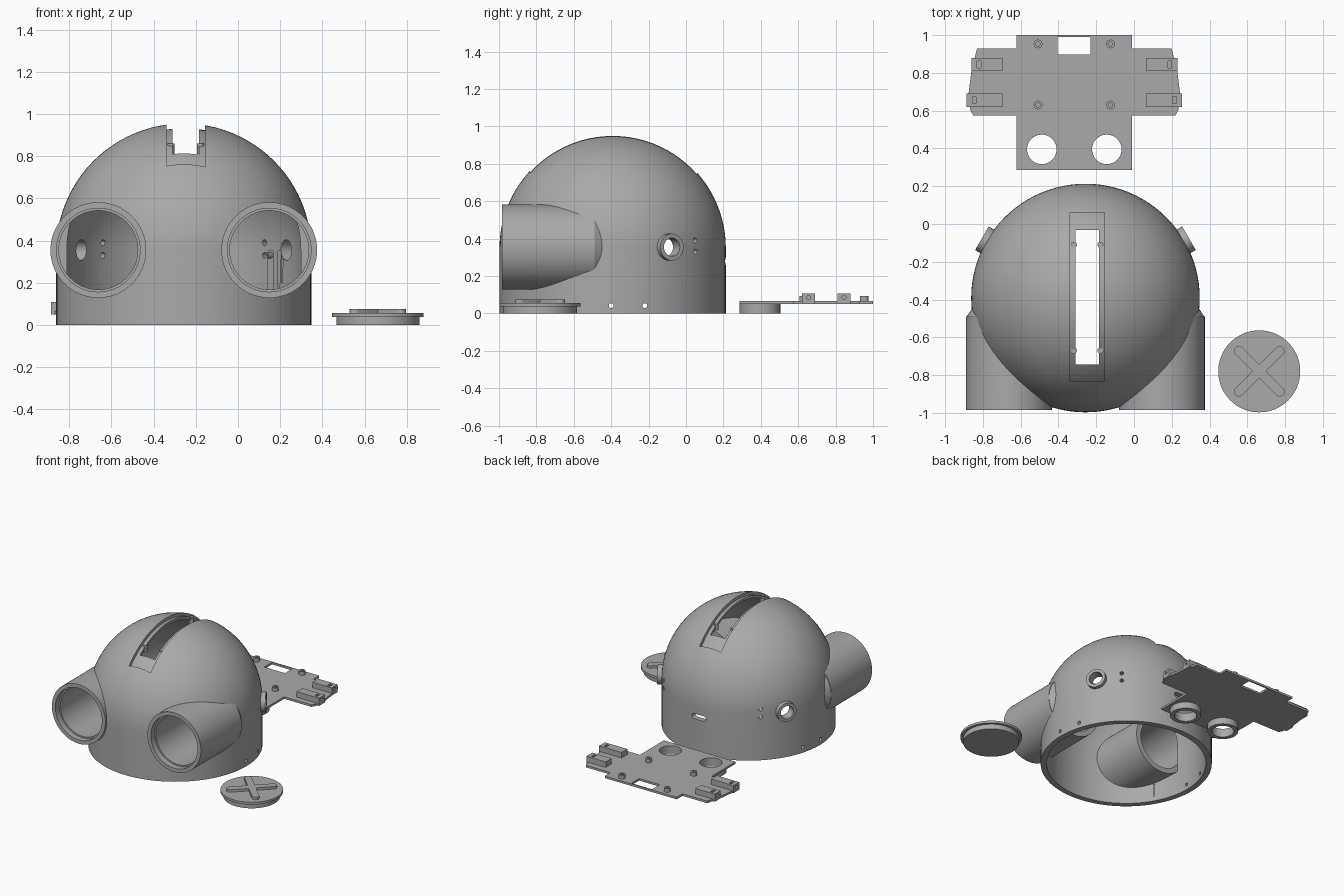
import bpy, bmesh, math
from mathutils import Matrix, Vector

if "Cube" in bpy.data.objects:
    bpy.data.objects.remove(bpy.data.objects["Cube"])

gray = bpy.data.materials.new("plain gray")
gray.diffuse_color = (0.40, 0.40, 0.40, 1)
gray.use_nodes = True
gray.node_tree.nodes["Principled BSDF"].inputs["Base Color"].default_value = gray.diffuse_color
CX, CY, CZ, R, RI = -0.257, -0.392, 0.35, 0.605, 0.563


def finish(name, bm):
    bmesh.ops.remove_doubles(bm, verts=bm.verts, dist=1e-5)
    bmesh.ops.recalc_face_normals(bm, faces=bm.faces)
    me = bpy.data.meshes.new(name)
    bm.to_mesh(me)
    bm.free()
    me.materials.append(gray)
    ob = bpy.data.objects.new(name, me)
    bpy.context.collection.objects.link(ob)
    return ob


def box(name, x0, x1, y0, y1, z0, z1):
    bm = bmesh.new()
    bmesh.ops.create_cube(bm, size=1)
    for v in bm.verts:
        v.co = ((x0 + x1) / 2 + v.co.x * (x1 - x0), (y0 + y1) / 2 + v.co.y * (y1 - y0),
                (z0 + z1) / 2 + v.co.z * (z1 - z0))
    return finish(name, bm)


def rod(name, a, b, r, r2=None, segs=32):
    """Cylinder or cone from point a to point b."""
    a, b = Vector(a), Vector(b)
    bm = bmesh.new()
    m = Matrix.Translation((a + b) / 2) @ (b - a).to_track_quat('Z', 'Y').to_matrix().to_4x4()
    bmesh.ops.create_cone(bm, cap_ends=True, segments=segs, radius1=r,
                          radius2=r if r2 is None else r2, depth=(b - a).length, matrix=m)
    return finish(name, bm)


def prism(name, pts, z0, z1):
    bm = bmesh.new()
    f = bm.faces.new([bm.verts.new((x, y, z0)) for x, y in pts])
    top = bmesh.ops.extrude_face_region(bm, geom=[f])
    bmesh.ops.translate(bm, vec=(0, 0, z1 - z0), verts=[v for v in top['geom'] if isinstance(v, bmesh.types.BMVert)])
    return finish(name, bm)


def dome(name, r, z0, segs=96, rings=24):
    """Solid hemisphere on a cylinder, spun around the vertical axis."""
    prof = [(0, z0), (r, z0)] + [(r * math.cos(t), CZ + r * math.sin(t))
                                 for t in (i * math.pi / 2 / rings for i in range(rings + 1))]
    bm = bmesh.new()
    vs = [bm.verts.new((CX + x, CY, z)) for x, z in prof]
    es = [bm.edges.new(p) for p in zip(vs, vs[1:])]
    bmesh.ops.spin(bm, geom=vs + es, cent=(CX, CY, 0), axis=(0, 0, 1), angle=2 * math.pi, steps=segs)
    return finish(name, bm)


def boolean(ob, other, op='DIFFERENCE'):
    m = ob.modifiers.new("bool", 'BOOLEAN')
    m.operation, m.object, m.solver = op, other, 'EXACT'
    bpy.context.view_layer.objects.active = ob
    bpy.ops.object.modifier_apply(modifier=m.name)
    bpy.data.objects.remove(other)


def radial(az, d, z):
    a = math.radians(az)
    return (CX + d * math.cos(a), CY + d * math.sin(a), z)


# Dome shell with the tapered roots of the eye tubes and the side bosses
shell = dome("dome_shell", R, 0)
EX, EZ = 0.405, 0.355
for s in (-1, 1):
    x = CX + s * EX
    boolean(shell, rod("root", (x, -0.495, EZ), (x, -0.40, EZ), 0.227, 0.165, 64), 'UNION')
    az = 30 if s > 0 else 150
    boolean(shell, rod("boss", radial(az, 0.5, EZ), radial(az, 0.633, EZ), 0.072), 'UNION')
boolean(shell, dome("hollow", RI, -0.1))

# Eye tubes with a stepped bore
for s in (-1, 1):
    x = CX + s * EX
    boolean(shell, rod("tube", (x, -0.985, EZ), (x, -0.49, EZ), 0.227, segs=64), 'UNION')
    boolean(shell, rod("bore", (x, -1.1, EZ), (x, -0.487, EZ), 0.187, segs=64))
    boolean(shell, rod("seat", (x, -1.1, EZ), (x, -0.94, EZ), 0.198, segs=64))

# Side holes, screw holes and base holes
for s in (-1, 1):
    az = 30 if s > 0 else 150
    boolean(shell, rod("hole", radial(az, 0.45, EZ), radial(az, 0.7, EZ), 0.049))
    az = 47 if s > 0 else 133
    for z in (0.33, 0.39):
        boolean(shell, rod("screw", radial(az, 0.5, z), radial(az, 0.7, z), 0.014, segs=16))
    for y in (-0.40, -0.22):
        boolean(shell, rod("base", (CX + s * 0.5, y, 0.042), (CX + s * 0.7, y, 0.042), 0.013, segs=16))

# Oval cable opening at the back
n = 16
oval = [(CX + 0.04 * (1 if math.cos(t) > 0 else -1) + 0.02 * math.cos(t), 0.02 * math.sin(t))
        for t in ((i + 0.5) * 2 * math.pi / n for i in range(n))]
port = prism("port", oval, 0.1, 0.3)
port.data.transform(Matrix(((1, 0, 0, 0), (0, 0, 1, 0), (0, 1, 0, 0.28), (0, 0, 0, 1))))
port.data.flip_normals()
boolean(shell, port)

# Top slot: shallow recess around a through opening
SX = -0.248
recess = box("recess", SX - 0.091, SX + 0.091, -0.835, 0.06, 0.6, 1.1)
boolean(recess, dome("core", 0.582, 0))
boolean(shell, recess)
boolean(shell, box("slot", SX - 0.063, SX + 0.063, -0.745, -0.032, 0.7, 1.1))
for s in (-1, 1):
    for y in (-0.67, -0.11):
        boolean(shell, rod("lug", (SX + s * 0.07, y, 0.81), (SX + s * 0.07, y, 0.86), 0.016, segs=16), 'UNION')

# Round lid with a raised cross
LX, LY = 0.663, -0.78
lid = rod("lid", (LX, LY, 0), (LX, LY, 0.042), 0.197, segs=64)
boolean(lid, rod("flange", (LX, LY, 0.038), (LX, LY, 0.056), 0.217, segs=64), 'UNION')
for ang in (45, 135):
    c, s = math.cos(math.radians(ang)), math.sin(math.radians(ang))
    pts = []
    for i in range(20):
        t = (i + 0.5) * 2 * math.pi / 20
        u = 0.026 * math.cos(t) + (0.152 if math.cos(t) > 0 else -0.152)
        v = 0.026 * math.sin(t)
        pts.append((LX + u * c - v * s, LY + u * s + v * c))
    boolean(lid, prism("bar", pts, 0.05, 0.075), 'UNION')

# Base plate outline, mirrored about its middle
PX = -0.316
half = [(0.305, 0.285), (0.305, 0.575), (0.535, 0.575), (0.55, 0.60), (0.56, 0.69),
        (0.545, 0.81), (0.515, 0.93), (0.305, 0.93), (0.305, 1.0)]
plate = prism("base_plate", [(PX + x, y) for x, y in half] + [(PX - x, y) for x, y in reversed(half)], 0.05, 0.066)
boolean(plate, box("window", -0.405, -0.23, 0.897, 0.99, 0, 0.2))
for s in (-1, 1):
    # Lens rings under the plate
    x = PX + s * 0.172
    boolean(plate, rod("ring", (x, 0.395, 0), (x, 0.395, 0.058), 0.109, segs=48), 'UNION')
    boolean(plate, rod("lens", (x, 0.395, -0.1), (x, 0.395, 0.2), 0.078, segs=48))
    # Standoffs
    x = PX + s * 0.192
    for y in (0.63, 0.953):
        boolean(plate, rod("post", (x, y, 0.055), (x, y, 0.094), 0.023, segs=24), 'UNION')
        boolean(plate, rod("pilot", (x, y, 0.07), (x, y, 0.2), 0.011, segs=16))
    # Screw blocks on the wings, each with a nut pocket
    for y0, y1, out in ((0.62, 0.69, 0.57), (0.81, 0.88, 0.545)):
        xa, xb = sorted((PX + s * 0.38, PX + s * out))
        boolean(plate, box("block", xa, xb, y0, y1, 0.05, 0.108), 'UNION')
        xa, xb = sorted((PX + s * (out - 0.05), PX + s * (out - 0.03)))
        ym = (y0 + y1) / 2
        boolean(plate, box("pocket", xa, xb, ym - 0.018, ym + 0.018, 0.068, 0.2))
        boolean(plate, rod("bolt", (PX + s * (out - 0.08), ym, 0.086), (PX + s * 0.7, ym, 0.086), 0.011, segs=16))

for ob in (shell, lid, plate):
    bpy.ops.object.select_all(action='DESELECT')
    ob.select_set(True)
    bpy.context.view_layer.objects.active = ob
    bpy.ops.object.shade_smooth_by_angle(angle=math.radians(25))
